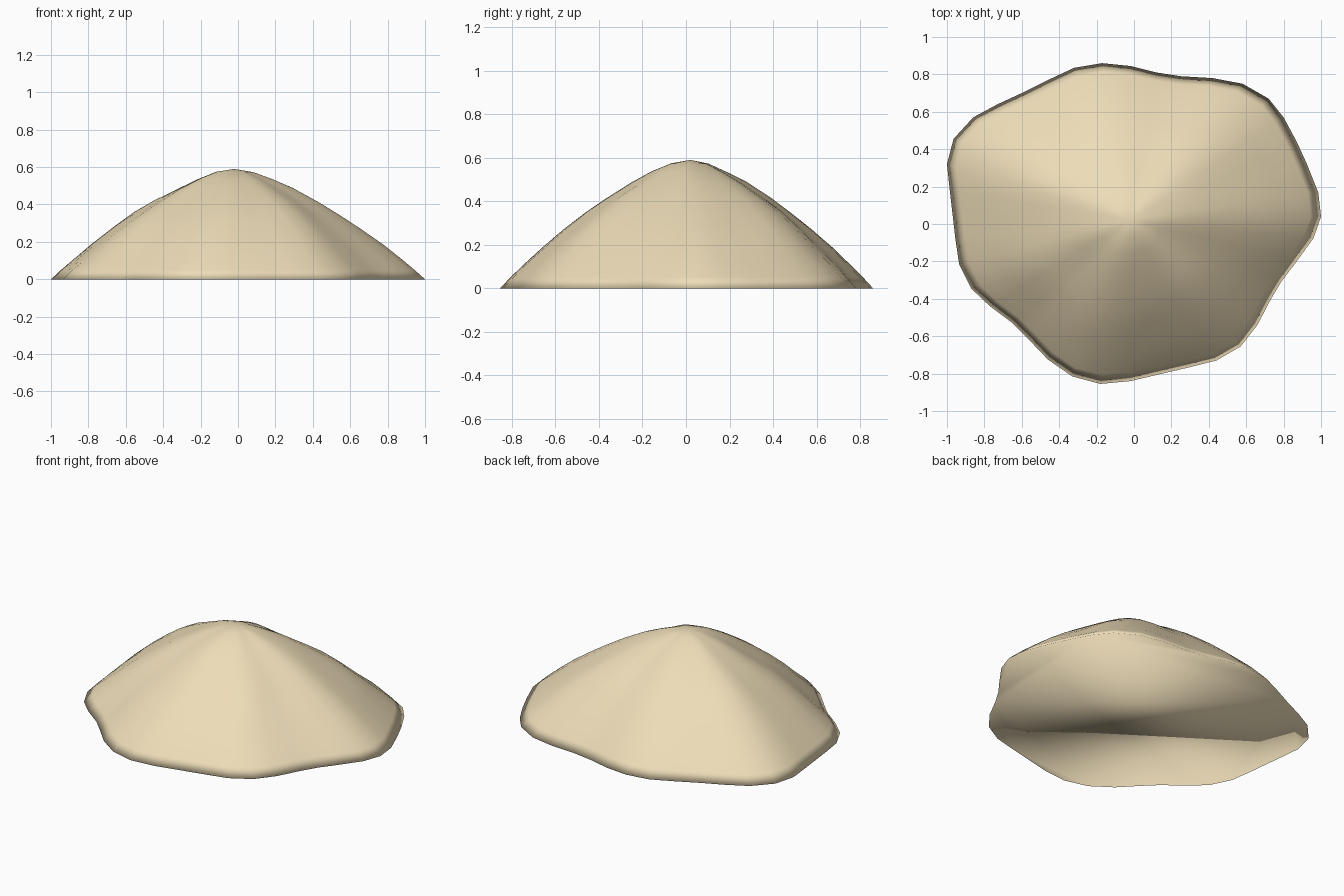
import bpy, bmesh
from mathutils import Vector, noise

if "Cube" in bpy.data.objects:
    bpy.data.objects.remove(bpy.data.objects["Cube"])

# Footprint of the mound, counter-clockwise from +x
OUTLINE = [
    (1, .04), (.985, .17), (.925, .32), (.87, .44), (.80, .57), (.72, .67),
    (.58, .75), (.42, .78), (.25, .79), (.12, .81), (-.02, .845), (-.17, .86),
    (-.32, .835), (-.46, .77), (-.60, .70), (-.73, .64), (-.86, .57),
    (-.965, .455), (-1, .32), (-.985, .18), (-.97, .05), (-.955, -.08),
    (-.935, -.215), (-.87, -.345), (-.77, -.44), (-.65, -.53), (-.57, -.61),
    (-.46, -.725), (-.33, -.815), (-.18, -.855), (-.02, -.84), (.13, -.805),
    (.28, -.77), (.44, -.73), (.57, -.655), (.66, -.54), (.73, -.405),
    (.79, -.305), (.87, -.20), (.96, -.075)]
# Slope profile: (fraction of footprint, height)
PROFILE = [(1, 0), (.945, .05), (.88, .105), (.78, .185), (.66, .275),
           (.55, .35), (.44, .415), (.31, .485), (.20, .535), (.10, .573)]
PEAK = Vector((-.02, .02, .59))

bm = bmesh.new()
rings = []
for t, z in PROFILE:
    ring = []
    for x, y in OUTLINE:
        p = PEAK.lerp(Vector((x, y, 0)), t)
        p.z = z
        # gentle lumps, fading out at rim and peak
        if t < .9:
            p.z += .012 * min(1, t * 3) * noise.noise(p * 4)
        ring.append(bm.verts.new(p))
    rings.append(ring)
n = len(OUTLINE)

# Sloping sides
for a, b in zip(rings, rings[1:]):
    for i in range(n):
        j = (i + 1) % n
        bm.faces.new((a[i], a[j], b[j], b[i]))
# Cap and flat underside
top = bm.verts.new(PEAK)
for i in range(n):
    bm.faces.new((rings[-1][i], rings[-1][(i + 1) % n], top))
bm.faces.new(rings[0][::-1])
for f in bm.faces:
    f.smooth = True

mesh = bpy.data.meshes.new("sand_mound")
bm.to_mesh(mesh)
bm.free()
mound = bpy.data.objects.new("sand_mound", mesh)
bpy.context.collection.objects.link(mound)

# Sand colour
sand = bpy.data.materials.new("sand")
sand.diffuse_color = (.85, .72, .48, 1)
sand.use_nodes = True
sand.node_tree.nodes["Principled BSDF"].inputs["Base Color"].default_value = sand.diffuse_color
mesh.materials.append(sand)
